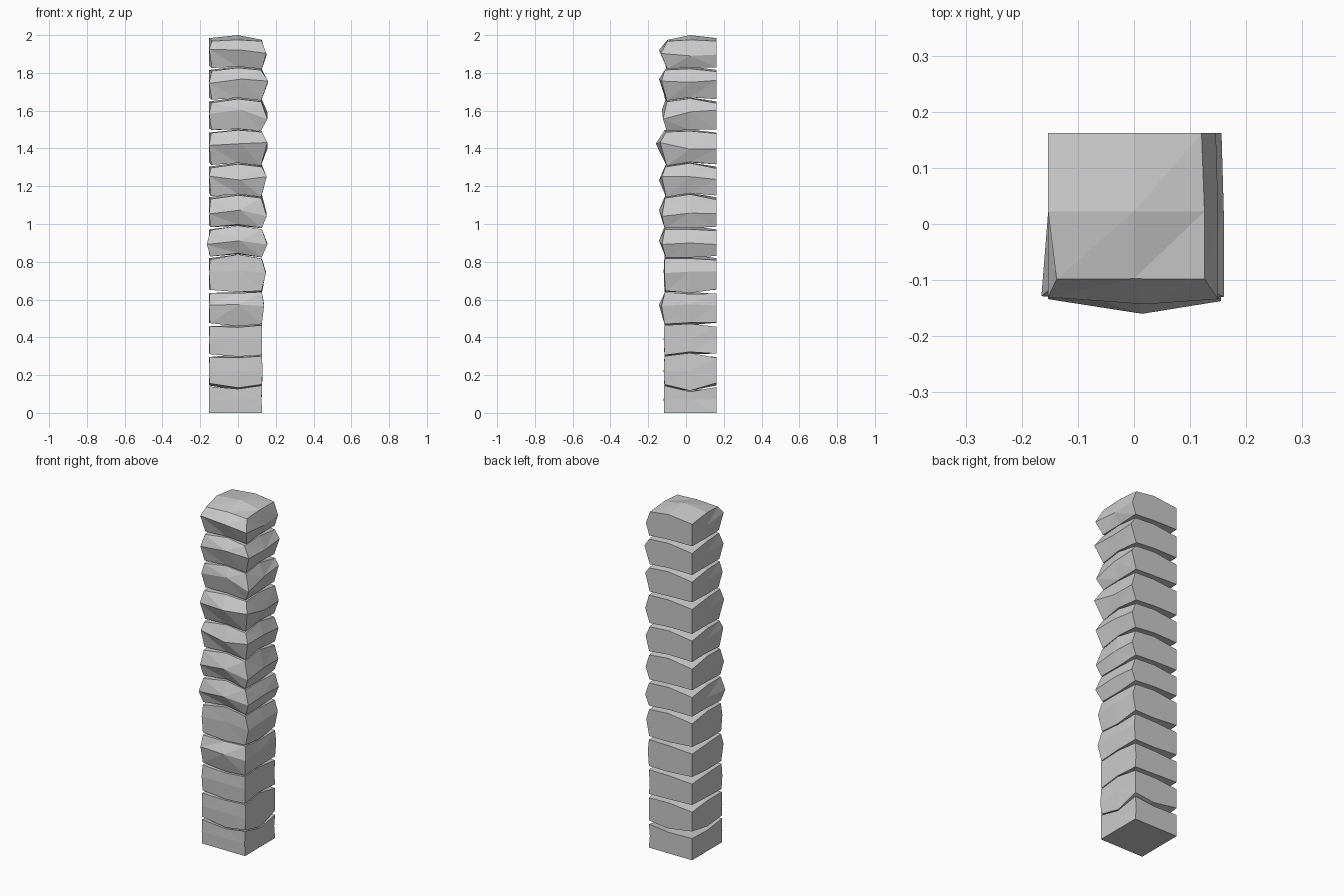
import bpy, bmesh, random

if "Cube" in bpy.data.objects:
    bpy.data.objects.remove(bpy.data.objects["Cube"])

random.seed(4)

# seams between stones: height at the corners, front middle, right middle, centre
seams = [
    (0, 0, 0, 0), (.148, .13, .115, .12), (.303, .295, .32, .31), (.467, .456, .475, .465),
    (.643, .637, .632, .64), (.82, .842, .82, .84), (.975, .995, .975, .99),
    (1.14, 1.155, 1.16, 1.165), (1.305, 1.32, 1.325, 1.325), (1.49, 1.5, 1.495, 1.5),
    (1.65, 1.665, 1.668, 1.67), (1.818, 1.83, 1.825, 1.835), (1.968, 1.975, 1.975, 2.0)]

# bulge of each stone: front y, right x, height of the bulge
bulges = [
    (-.118, .125, .07), (-.118, .13, .22), (-.118, .127, .39), (-.143, .138, .57),
    (-.118, .148, .75), (-.143, .155, .90), (-.143, .152, 1.06), (-.143, .152, 1.24),
    (-.16, .155, 1.41), (-.128, .155, 1.59), (-.143, .16, 1.75), (-.143, .15, 1.91)]

# half the opening between stones: widest at the back left corner
gaps = {(-1, 1): .021, (-1, 0): .011, (0, 1): .011, (1, 1): .011, (-1, -1): .008,
        (0, -1): .003, (1, 0): .003, (1, -1): .003, (0, 0): .0005}


def seam_height(level, i, j):
    corner, front, right, centre = seams[level]
    if i and j:
        return corner
    if i == 0 and j == 0:
        return centre
    if j == -1:
        return front
    if i == 1:
        return right
    return (corner + centre) / 2


def stone(n):
    front, right, mid = bulges[n]
    rough = n / 11
    bm = bmesh.new()
    bmesh.ops.create_cube(bm, size=2)
    bmesh.ops.subdivide_edges(bm, edges=bm.edges[:], cuts=1, use_grid_fill=True)
    for v in bm.verts:
        i, j, k = (round(c) for c in v.co)
        x = (-.153, 0, .127)[i + 1]
        y = (-.116, .022, .162)[j + 1]
        jit = lambda a: random.uniform(-a, a) * rough
        if k:
            # top and bottom rims, pulled in a little at the front and right
            z = seam_height(n + (k > 0), i, j)
            if 0 < n + (k > 0) < 12:
                z -= k * gaps[i, j]
            if j == -1:
                y += rough * .012 + jit(.008)
                if i == -1:
                    x += rough * .015
            if i == 1:
                x -= rough * .004 + jit(.004)
        else:
            # middle ring, bulging to the front and right
            z = mid
            if j == -1:
                y = front if i == 0 else front * .5 - .058 + jit(.006)
                z += jit(.025)
                if i == 0:
                    x += .02 * rough
            if i == 1:
                x = right if j < 1 else right - .004
                z += jit(.02)
            if n == 5 and i == -1 and j == -1:
                x = -.165
        v.co = (x, y, z)
    bmesh.ops.triangulate(bm, faces=bm.faces[:])
    bmesh.ops.recalc_face_normals(bm, faces=bm.faces[:])
    name = "base_stone" if n == 0 else f"pillar_stone_{n}"
    mesh = bpy.data.meshes.new(name)
    bm.to_mesh(mesh)
    bm.free()
    bpy.context.collection.objects.link(bpy.data.objects.new(name, mesh))


# twelve stones stacked into a pillar
for n in range(12):
    stone(n)
